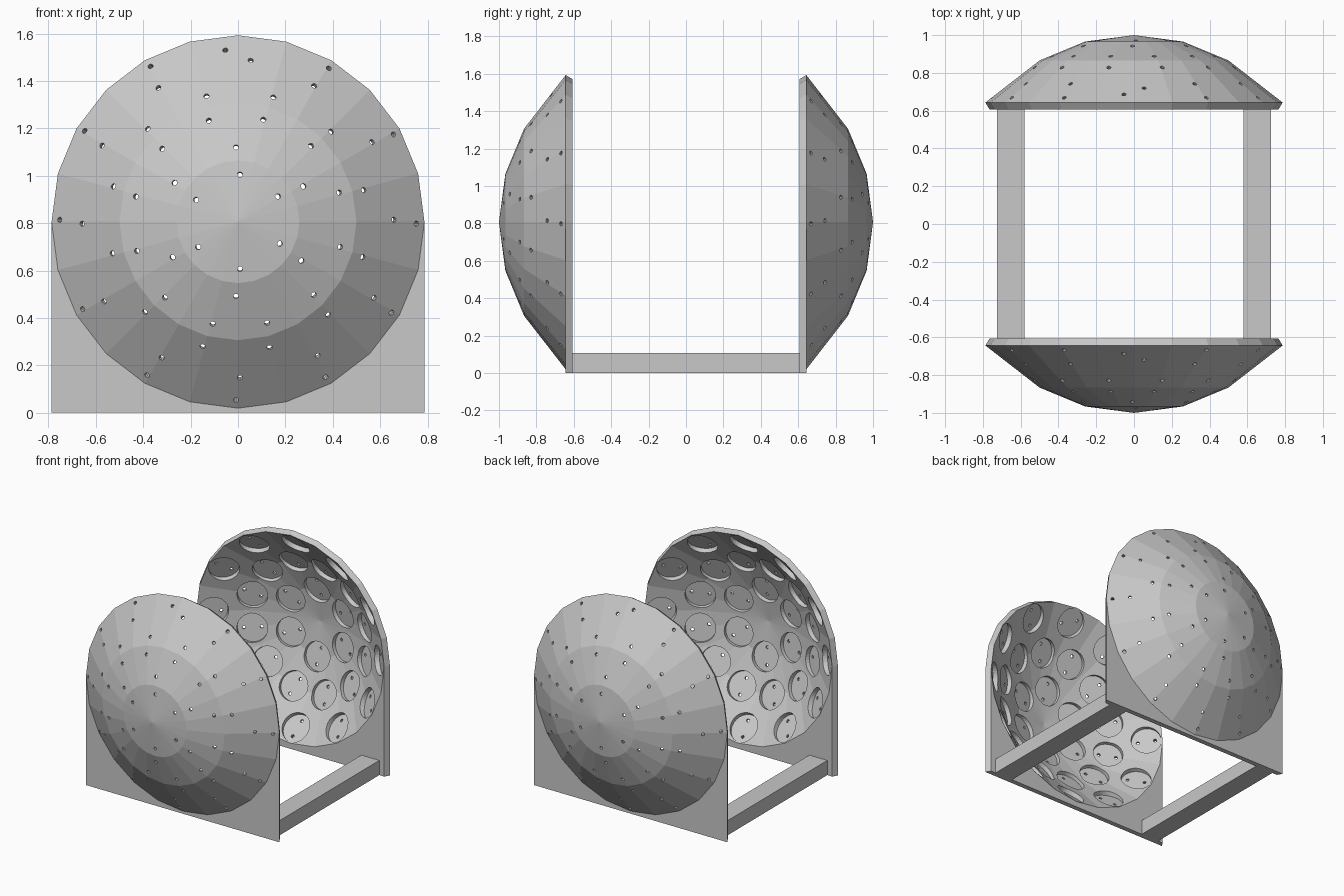
import bpy, bmesh
from math import sin, cos, radians
from mathutils import Matrix, Vector

if "Cube" in bpy.data.objects:
    bpy.data.objects.remove(bpy.data.objects["Cube"], do_unlink=True)

SEGS = 24
CENTRE = Vector((0, 0, 0.806))      # centre of the sphere both bowls belong to
SHELL = 0.96                        # inner radius of the bowl wall

grey = bpy.data.materials.new("plain_grey")
grey.use_nodes = True
grey.diffuse_color = (0.58, 0.58, 0.58, 1)
grey.node_tree.nodes["Principled BSDF"].inputs["Base Color"].default_value = grey.diffuse_color


def make_object(name, bm):
    bmesh.ops.recalc_face_normals(bm, faces=bm.faces)
    mesh = bpy.data.meshes.new(name)
    bm.to_mesh(mesh)
    bm.free()
    mesh.materials.append(grey)
    obj = bpy.data.objects.new(name, mesh)
    bpy.context.collection.objects.link(obj)
    return obj


def bowl_surface(bm, scale, rim):
    """Fan and bands of one bowl skin; returns the rim ring and the foot points below it."""
    pole = bm.verts.new(CENTRE + Vector((0, -scale, 0)))
    profile = [(scale * sin(radians(a)), scale * cos(radians(a))) for a in (15, 30)] + [rim]
    rings = []
    for r, y in profile:
        angles = [radians(360 * i / SEGS) for i in range(SEGS)]
        rings.append([bm.verts.new(CENTRE + Vector((r * cos(a), -y, r * sin(a)))) for a in angles])
    for i in range(SEGS):
        j = (i + 1) % SEGS
        bm.faces.new((pole, rings[0][i], rings[0][j]))
        for a, b in zip(rings, rings[1:]):
            bm.faces.new((a[i], b[i], b[j], a[j]))
    # plate hanging from the lower half of the rim down to the ground
    rim_ring = rings[-1]
    lower = [rim_ring[i % SEGS] for i in range(SEGS // 2, SEGS + 1)]
    feet = [bm.verts.new((v.co.x, v.co.y, 0)) for v in lower]
    for i in range(len(feet) - 1):
        bm.faces.new((lower[i], lower[i + 1], feet[i + 1], feet[i]))
    return rim_ring, lower, feet


def build_shell():
    bm = bmesh.new()
    ring_o, low_o, feet_o = bowl_surface(bm, 1.0, (0.787, 0.643))
    ring_i, low_i, feet_i = bowl_surface(bm, SHELL, (0.765, 0.607))
    # bevelled edge, plate sides and underside joining the two skins
    for i in range(SEGS // 2):
        bm.faces.new((ring_o[i], ring_o[i + 1], ring_i[i + 1], ring_i[i]))
        bm.faces.new((feet_o[i], feet_o[i + 1], feet_i[i + 1], feet_i[i]))
    for k in (0, -1):
        bm.faces.new((low_o[k], feet_o[k], feet_i[k], low_i[k]))
    return make_object("front_bowl", bm)


def add_rod(bm, frame, radius, start, end, sides, shift=0.0):
    """Cylinder along the local z axis of a frame, moved sideways by shift."""
    place = frame @ Matrix.Translation((shift, 0, (start + end) / 2))
    bmesh.ops.create_cone(bm, cap_ends=True, segments=sides, radius1=radius, radius2=radius,
                          depth=end - start, matrix=place)


def build_cutters():
    pockets, holes = bmesh.new(), bmesh.new()
    # rows of sockets: tilt from the axis, count, first angle
    for tilt, count, first in ((15, 6, 30), (30, 12, 15), (45, 12, 0)):
        for k in range(count):
            turn = first + 360 * k / count
            twist = -8
            if turn == 90:
                twist = 63 if tilt == 45 else 8
            t, p = radians(tilt), radians(turn)
            out = Vector((sin(t) * cos(p), -cos(t), sin(t) * sin(p)))
            radial = Vector((cos(t) * cos(p), sin(t), cos(t) * sin(p)))
            around = Vector((-sin(p), 0, cos(p)))
            w = radians(twist)
            side = radial * cos(w) + around * sin(w)
            frame = Matrix((side, out.cross(side), out)).transposed().to_4x4()
            frame.translation = CENTRE
            add_rod(pockets, frame, 0.103, 0.9, 0.975, 32)
            for s in (-0.06, 0.06):
                add_rod(holes, frame, 0.0115, 0.93, 1.06, 10, s)
    return make_object("pocket_cutter", pockets), make_object("hole_cutter", holes)


# front bowl with sockets and through holes
front = build_shell()
cutters = build_cutters()
for cutter in cutters:
    cutter.hide_render = True
    mod = front.modifiers.new(cutter.name, "BOOLEAN")
    mod.operation = "DIFFERENCE"
    mod.solver = "EXACT"
    mod.object = cutter
bpy.context.view_layer.update()
graph = bpy.context.evaluated_depsgraph_get()
cut_mesh = bpy.data.meshes.new_from_object(front.evaluated_get(graph))
front.modifiers.clear()
front.data = cut_mesh
for cutter in cutters:
    bpy.data.objects.remove(cutter, do_unlink=True)

# mirrored back bowl
bm = bmesh.new()
bm.from_mesh(cut_mesh)
bmesh.ops.scale(bm, vec=(1, -1, 1), verts=bm.verts)
bmesh.ops.reverse_faces(bm, faces=bm.faces)
make_object("back_bowl", bm)

# floor beams joining the two plates
for name, x in (("left_beam", 0.652), ("right_beam", -0.652)):
    bm = bmesh.new()
    bmesh.ops.create_cube(bm, size=1)
    bmesh.ops.scale(bm, vec=(0.146, 1.22, 0.108), verts=bm.verts)
    bmesh.ops.translate(bm, vec=(x, 0, 0.054), verts=bm.verts)
    make_object(name, bm)
